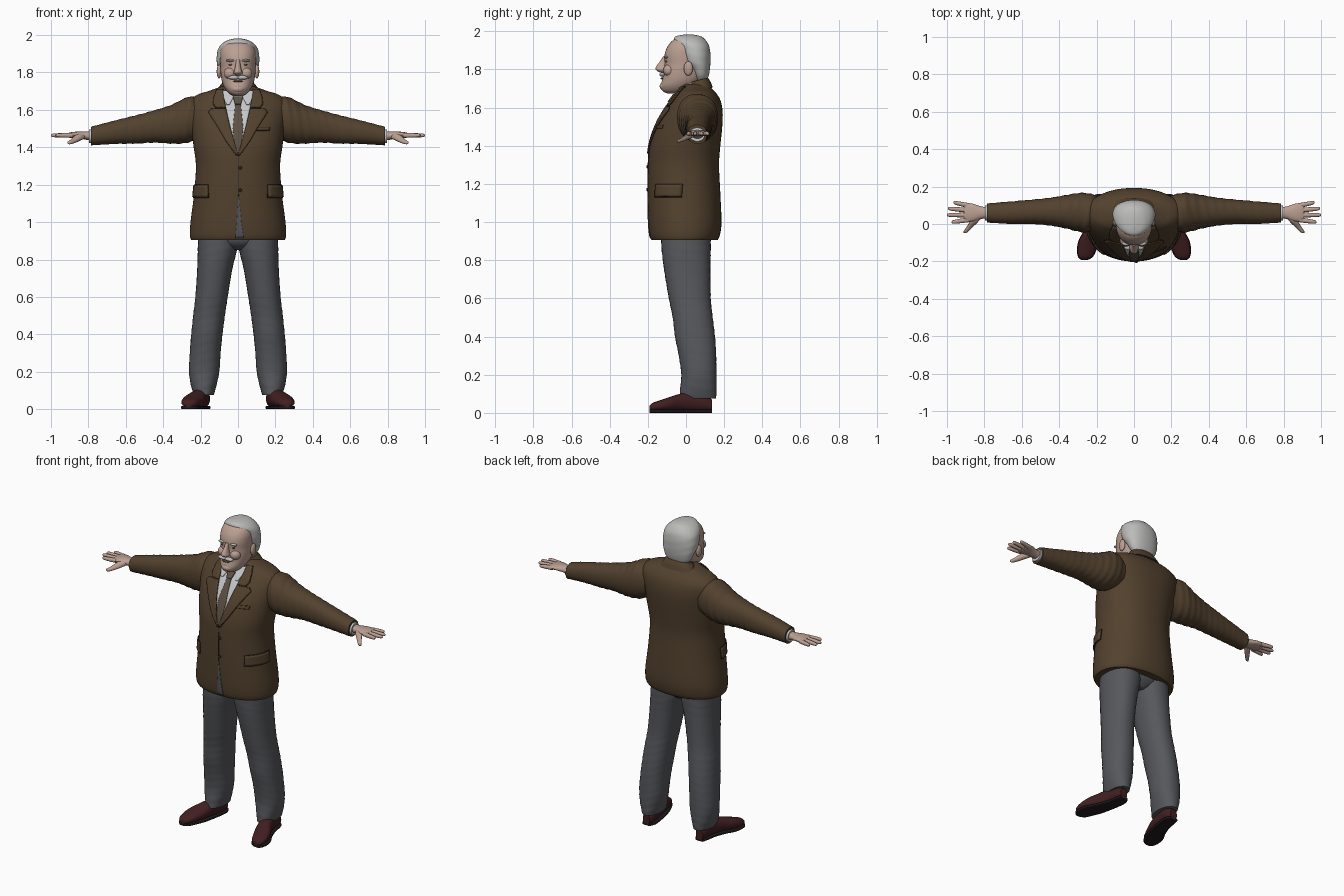
import bpy
from math import sin, cos, pi, radians, copysign
from mathutils import Vector
from mathutils.bvhtree import BVHTree

if "Cube" in bpy.data.objects:
    bpy.data.objects.remove(bpy.data.objects["Cube"])


def material(name, r, g, b):
    mat = bpy.data.materials.new(name)
    mat.use_nodes = True
    mat.diffuse_color = (r, g, b, 1)
    mat.node_tree.nodes["Principled BSDF"].inputs["Base Color"].default_value = (r, g, b, 1)
    return mat


BROWN = material("jacket brown", .085, .053, .027)
SEAM = material("seam dark brown", .03, .018, .01)
GREY = material("trouser grey", .095, .097, .108)
OXBLOOD = material("shoe oxblood", .055, .014, .016)
SOLE = material("sole black", .015, .01, .01)
SKIN = material("skin", .5, .35, .29)
SILVER = material("hair silver", .5, .5, .49)
WHITE = material("shirt white", .56, .57, .58)
TIE = material("tie taupe", .11, .08, .057)
LIP = material("lip and eye brown", .14, .07, .06)

objects = []


def add_mesh(name, verts, faces, mat):
    mesh = bpy.data.meshes.new(name)
    mesh.from_pydata(verts, [], faces)
    mesh.materials.append(mat)
    obj = bpy.data.objects.new(name, mesh)
    bpy.context.collection.objects.link(obj)
    objects.append(obj)
    return obj


def spline(rows, steps):
    """Catmull-Rom interpolation between cross-sections."""
    out = []
    for i in range(len(rows) - 1):
        p = [rows[max(i - 1, 0)], rows[i], rows[i + 1], rows[min(i + 2, len(rows) - 1)]]
        for k in range(steps):
            t = k / steps
            out.append([b + t * (c - a) / 2 + t * t * (a - 2.5 * b + 2 * c - d / 2)
                        + t ** 3 * (1.5 * (b - c) + (d - a) / 2) for a, b, c, d in zip(*p)])
    return out + [list(rows[-1])]


def loft(name, axis, rows, mat, side=1, power=2.2, sides=32, steps=4, lean=0, ripple=0):
    """Skin superellipse sections given as (position, low, high, low, high)."""
    u, v = [i for i in range(3) if i != axis]
    verts, faces = [], []
    rings = spline(rows, steps)
    for pos, u0, u1, v0, v1 in rings:
        for k in range(sides):
            a = 2 * pi * k / sides
            swell = 1 + ripple * sin(pos * 130 + 2 * sin(a) + 3 * cos(a))
            p = Vector()
            p[axis] = pos
            for i, low, high, w in ((u, u0, u1, cos(a)), (v, v0, v1, sin(a))):
                p[i] = (low + high) / 2 + swell * (high - low) / 2 * copysign(abs(w) ** (2 / power), w)
            p.z += lean * p.y
            p.x *= side
            verts.append(p)
    for r in range(len(rings) - 1):
        for k in range(sides):
            n = (k + 1) % sides
            faces.append((r * sides + k, r * sides + n, (r + 1) * sides + n, (r + 1) * sides + k))
    faces += [tuple(reversed(range(sides))), tuple(range(len(verts) - sides, len(verts)))]
    if side * (-1 if axis == 1 else 1) < 0:
        faces = [f[::-1] for f in faces]
    return add_mesh(name, verts, faces, mat)


def even(rows):
    return [(z, -w, w, y0, y1) for z, w, y0, y1 in rows]


def ball(name, centre, size, mat, side=1):
    bpy.ops.mesh.primitive_uv_sphere_add(segments=20, ring_count=12,
                                         location=(centre[0] * side, *centre[1:]))
    obj = bpy.context.object
    obj.name, obj.scale = name, size
    obj.data.materials.append(mat)
    objects.append(obj)


# Jacket body
jacket = loft("jacket_body", 2, even([
    (.905, .25, -.18, .165), (.93, .257, -.19, .177), (1, .254, -.197, .186),
    (1.15, .235, -.2, .18), (1.3, .225, -.198, .173), (1.4, .237, -.19, .18),
    (1.5, .25, -.16, .19), (1.58, .262, -.118, .192), (1.64, .26, -.075, .18),
    (1.68, .22, -.045, .155), (1.7, .16, -.035, .135), (1.725, .09, -.025, .12)]),
    BROWN, sides=64)
tree = BVHTree.FromPolygons([v.co for v in jacket.data.vertices],
                            [p.vertices for p in jacket.data.polygons])


def drape(name, rows, mat, lift, side=1, radial=False, grow=0):
    """Lay a thin plate on the jacket; rows are (z, start, end), in x or in degrees."""
    rows = [(z, a - grow, b + grow) for z, a, b in rows]
    rows[0] = (rows[0][0] - min(grow, .005), *rows[0][1:])
    rows[-1] = (rows[-1][0] + min(grow, .005), *rows[-1][1:])
    fine, cols = [], 8
    for low, high in zip(rows, rows[1:]):
        fine += [[a + (b - a) * k / 6 for a, b in zip(low, high)] for k in range(6)]
    fine.append(rows[-1])
    verts, faces = [], []
    for z, a, b in fine:
        for c in range(cols + 1):
            x = a + (b - a) * c / cols
            if radial:
                d = Vector((-sin(radians(x)), cos(radians(x)), 0))
                start = Vector((0, 0, z)) - d
            else:
                d, start = Vector((0, 1, 0)), Vector((x, -1, z))
            hit, normal = tree.ray_cast(start, d)[:2]
            if hit is None:
                hit, normal = tree.find_nearest(start + d)[:2]
            p = hit + normal * lift
            verts.append((p.x * side, p.y, p.z))
    w = cols + 1
    for r in range(len(fine) - 1):
        for c in range(cols):
            f = (r * w + c, r * w + c + 1, (r + 1) * w + c + 1, (r + 1) * w + c)
            faces.append(f if side > 0 else f[::-1])
    obj = add_mesh(name, verts, faces, mat)
    mod = obj.modifiers.new("thickness", "SOLIDIFY")
    mod.thickness, mod.offset = min(lift, .009), -1


# Shirt front, tie and the gap below the buttons
drape("shirt_front", [(1.36, -.003, .003), (1.5, -.045, .045), (1.62, -.072, .072),
                      (1.7, -.08, .08)], WHITE, .003)
drape("tie_blade", [(1.37, -.004, .004), (1.43, -.02, .02), (1.5, -.028, .028),
                    (1.63, -.014, .014)], TIE, .007)
drape("tie_knot", [(1.625, -.015, .015), (1.665, -.027, .027)], TIE, .013)
drape("jacket_gap", [(.915, -.014, .03), (1, -.006, .018), (1.14, .002, .005)], GREY, .003)
drape("front_edge_seam", [(1.14, .001, .004), (1.36, -.001, .002)], SEAM, .003)
drape("breast_pocket", [(1.49, .1, .165), (1.505, .1, .168)], BROWN, .005)
drape("breast_pocket_seam", [(1.49, .1, .165), (1.505, .1, .168)], SEAM, .003, grow=.003)
for z in (1.17, 1.29):
    ball("jacket_button", (.012, -.203, z), (.009, .005, .009), SEAM)

LAPEL = [(1.36, 0, .008), (1.43, .022, .06), (1.5, .042, .1), (1.585, .062, .155), (1.602, .066, .14)]
COLLAR = [(1.61, .067, .115), (1.63, .071, .13), (1.67, .077, .125), (1.705, .08, .11)]
FLAP = [(1.135, 45, 84), (1.195, 46, 85)]

for s, tag in ((1, "left"), (-1, "right")):
    # Lapels, collar and pocket flaps, each over a dark border
    for part, rows, radial, grow in (("lapel", LAPEL, False, .003), ("collar", COLLAR, False, .003),
                                     ("pocket_flap", FLAP, True, .9)):
        drape(f"{tag}_{part}", rows, BROWN, .009, s, radial)
        drape(f"{tag}_{part}_border", rows, SEAM, .005, s, radial, grow)
    drape(f"{tag}_shirt_collar", [(1.625, .045, .06), (1.66, .027, .076), (1.7, .012, .08)],
          WHITE, .008, s)

    # Sleeve and cuff
    loft(f"{tag}_sleeve", 0, [
        (.19, -.02, .15, 1.46, 1.65), (.25, -.045, .165, 1.43, 1.672), (.3, -.04, .165, 1.42, 1.655),
        (.36, -.025, .155, 1.42, 1.625), (.45, -.008, .14, 1.425, 1.597), (.55, 0, .13, 1.42, 1.57),
        (.66, 0, .12, 1.418, 1.543), (.785, .008, .11, 1.41, 1.51)], BROWN, s, steps=8, ripple=.015)
    loft(f"{tag}_cuff", 0, [(.77, .018, .1, 1.42, 1.498), (.797, .02, .098, 1.423, 1.495)], WHITE, s)

    # Hand
    loft(f"{tag}_palm", 0, [
        (.78, .032, .088, 1.435, 1.485), (.82, .026, .095, 1.442, 1.484), (.86, .014, .108, 1.45, 1.484),
        (.895, .012, .112, 1.45, 1.48), (.91, .02, .105, 1.455, 1.475)], SKIN, s, sides=20)
    for finger, y, fan, tip in (("index", .022, -.012, .975), ("middle", .048, 0, 1),
                                ("ring", .073, .01, .995), ("little", .099, .016, .965)):
        rows = []
        for t, r in ((0, .013), (.5, .012), (.85, .01), (.97, .007), (1, .003)):
            x, c = .885 + t * (tip - .885), y + fan * t
            rows.append((x, c - r, c + r, 1.464 - r, 1.464 + r))
        loft(f"{tag}_{finger}_finger", 0, rows, SKIN, s, sides=12)
    loft(f"{tag}_thumb", 1, [
        (-.048, .9, .908, 1.422, 1.428), (-.042, .888, .912, 1.416, 1.434), (-.015, .86, .895, 1.423, 1.449),
        (.015, .83, .875, 1.435, 1.47), (.04, .81, .85, 1.445, 1.475)], SKIN, s, sides=12)

    # Trouser leg
    loft(f"{tag}_trouser_leg", 2, [
        (.95, 0, .212, -.13, .13), (.86, .004, .215, -.128, .13), (.75, .03, .218, -.115, .128),
        (.6, .055, .228, -.09, .13), (.5, .07, .24, -.07, .14), (.4, .083, .25, -.058, .152),
        (.3, .093, .258, -.038, .158), (.2, .1, .262, -.025, .16), (.12, .117, .25, -.032, .16),
        (.075, .13, .235, -.035, .157)][::-1], GREY, s, steps=6, ripple=.008)

    # Shoe and sole
    shoe = [(-.192, .25, .28, .012, .035), (-.175, .222, .297, .01, .052), (-.13, .2, .302, .008, .068),
            (-.08, .18, .29, .008, .085), (-.03, .168, .262, .008, .1), (.04, .155, .236, .008, .11),
            (.1, .15, .225, .008, .1), (.135, .165, .215, .01, .07)]
    loft(f"{tag}_shoe", 1, shoe, OXBLOOD, s)
    loft(f"{tag}_sole", 1, [(y, a - .003, b + .003, 0, .018) for y, a, b, c, d in shoe],
         SOLE, s, power=5)

    # Face features and ear
    ball(f"{tag}_ear", (.101, .012, 1.805), (.013, .024, .037), SKIN, s)
    ball(f"{tag}_cheek", (.042, -.088, 1.795), (.034, .032, .032), SKIN, s)
    ball(f"{tag}_eye", (.036, -.1, 1.842), (.014, .008, .006), LIP, s)
    ball(f"{tag}_eyebrow", (.04, -.104, 1.864), (.026, .012, .007), SILVER, s)
    ball(f"{tag}_moustache", (.023, -.125, 1.773), (.03, .015, .011), SILVER, s)

# Hips, neck and collars
loft("hips", 2, even([(.85, .03, -.07, .08), (.88, .13, -.11, .11), (.92, .19, -.125, .125),
                      (1, .2, -.12, .12)]), GREY)
loft("neck", 2, even([(1.64, .065, -.04, .09), (1.8, .062, -.045, .09)]), SKIN)
loft("shirt_collar_band", 2, even([(1.66, .078, -.052, .105), (1.725, .07, -.046, .1)]),
     WHITE, lean=.25)
loft("jacket_collar", 2, even([(1.67, .125, .01, .14), (1.7, .105, .01, .13), (1.728, .085, .012, .115)]),
     BROWN, lean=.25)

# Head
loft("head", 2, even([
    (1.675, .025, -.1, 0), (1.688, .048, -.124, .03), (1.715, .07, -.132, .06), (1.75, .085, -.124, .09),
    (1.79, .092, -.118, .105), (1.83, .094, -.112, .11), (1.87, .096, -.113, .114),
    (1.91, .095, -.102, .112), (1.945, .082, -.078, .1), (1.967, .055, -.045, .08),
    (1.975, .02, -.01, .05)]), SKIN, sides=40)
loft("nose", 2, even([(1.785, .014, -.138, -.09), (1.798, .024, -.158, -.09), (1.815, .019, -.157, -.09),
                      (1.84, .013, -.138, -.09), (1.87, .01, -.118, -.09)]), SKIN, sides=16)
ball("mouth", (0, -.124, 1.753), (.026, .01, .005), LIP)
ball("chin", (0, -.112, 1.712), (.036, .026, .022), SKIN)
loft("hair", 2, even([
    (1.725, .045, .06, .103), (1.76, .082, .04, .117), (1.8, .1, .02, .125), (1.84, .112, -.015, .128),
    (1.88, .114, -.032, .128), (1.92, .108, -.045, .122), (1.95, .09, -.062, .106),
    (1.973, .055, -.055, .08), (1.982, .015, -.015, .04)]), SILVER, sides=40, ripple=.004)

# Smooth shading with sharp rims kept
bpy.ops.object.select_all(action="DESELECT")
for obj in objects:
    obj.select_set(True)
bpy.context.view_layer.objects.active = jacket
bpy.ops.object.shade_smooth_by_angle(angle=radians(40))
